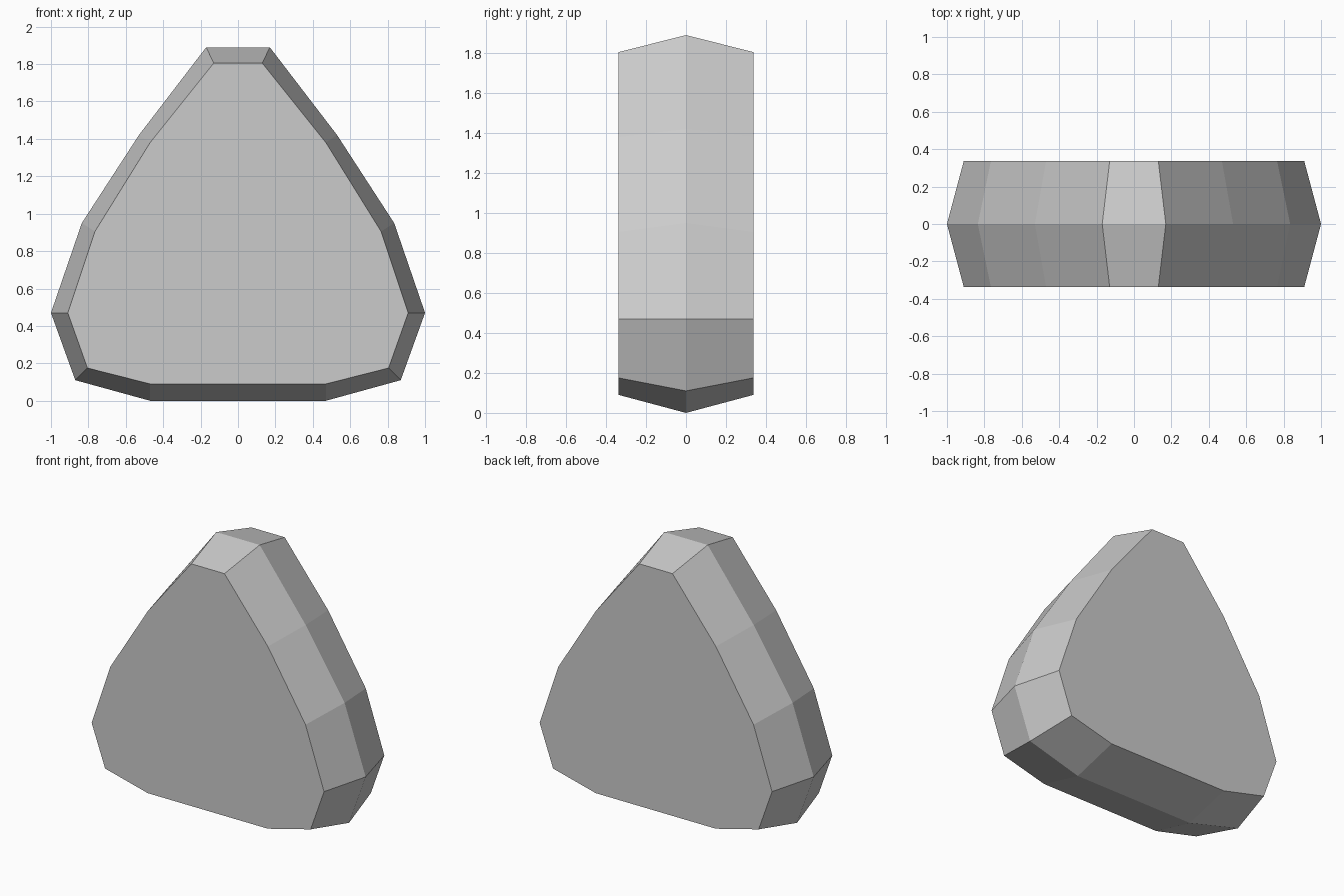
import bpy
import bmesh

cube = bpy.data.objects.get("Cube")
if cube:
    bpy.data.objects.remove(cube, do_unlink=True)

HALF_DEPTH = 0.337
# Right half outlines (x, z), from the top down: widest ridge and flat face
RIDGE = [(0.17, 1.89), (0.53, 1.42), (0.835, 0.95), (1.0, 0.47), (0.87, 0.11), (0.47, 0.0)]
FACE = [(0.13, 1.805), (0.47, 1.38), (0.765, 0.905), (0.91, 0.47), (0.805, 0.175), (0.47, 0.09)]


def ring(bm, half, y):
    """Mirror a half outline into a closed loop of vertices."""
    loop = half + [(-x, z) for x, z in reversed(half)]
    return [bm.verts.new((x, y, z)) for x, z in loop]


def bridge(bm, a, b):
    for i in range(len(a)):
        j = (i + 1) % len(a)
        bm.faces.new((a[i], a[j], b[j], b[i]))


# Rounded triangular stone: two flat faces joined by a bevelled rim
bm = bmesh.new()
front = ring(bm, FACE, -HALF_DEPTH)
middle = ring(bm, RIDGE, 0)
back = ring(bm, FACE, HALF_DEPTH)
bridge(bm, front, middle)
bridge(bm, middle, back)
bm.faces.new(front)
bm.faces.new(back)
bmesh.ops.recalc_face_normals(bm, faces=bm.faces)

mesh = bpy.data.meshes.new("stone")
bm.to_mesh(mesh)
bm.free()
stone = bpy.data.objects.new("stone", mesh)
bpy.context.collection.objects.link(stone)

# Plain grey colour
grey = bpy.data.materials.new("light grey")
grey.use_nodes = True
color = (0.6, 0.6, 0.6, 1)
grey.diffuse_color = color
grey.node_tree.nodes["Principled BSDF"].inputs["Base Color"].default_value = color
mesh.materials.append(grey)
